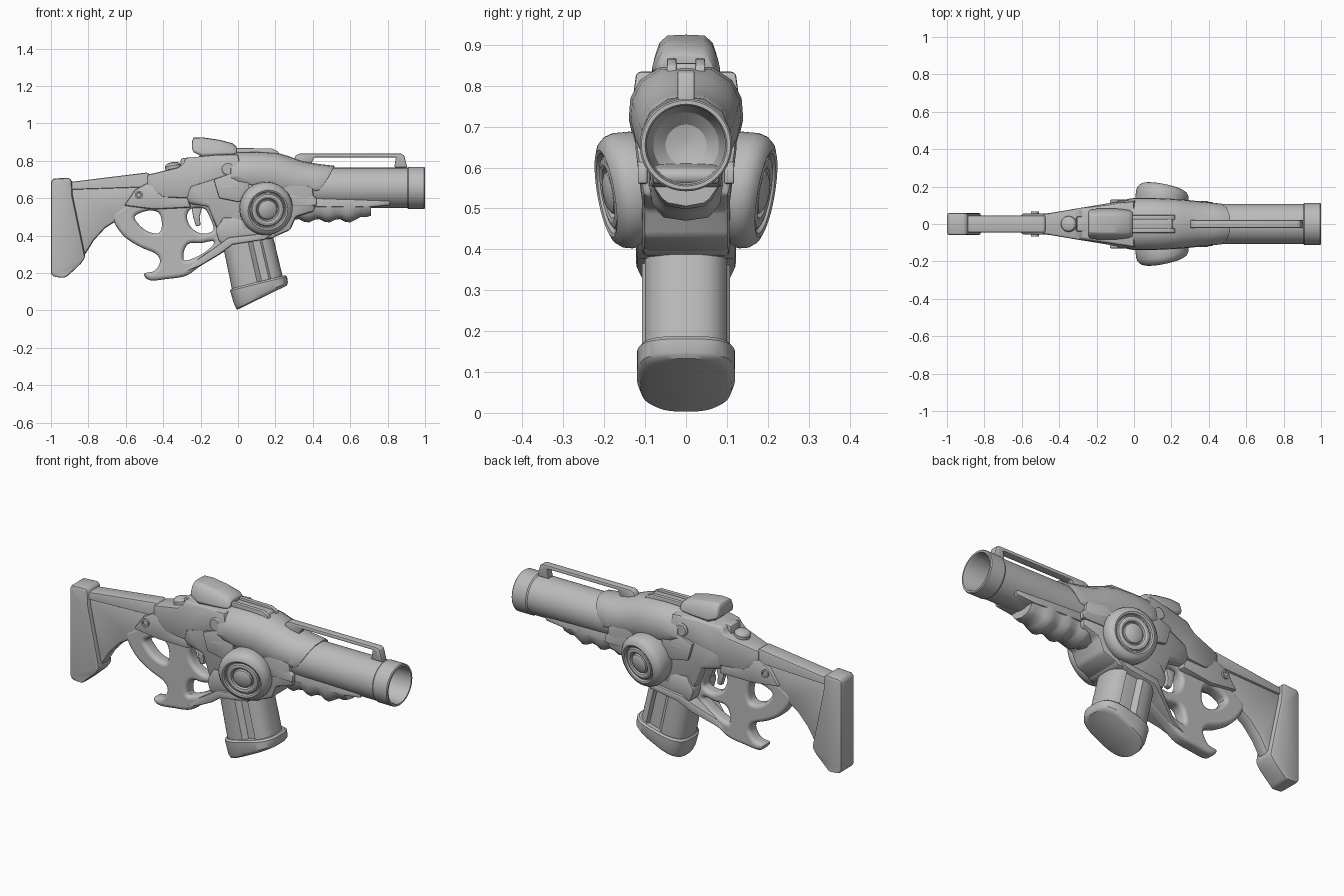
import bpy, bmesh, math
from mathutils import Vector, Matrix

grey = bpy.data.materials.new("plain grey")
grey.diffuse_color = (0.5, 0.5, 0.5, 1)

def finish(ob, bevel=0.0, seg=2, angle=35):
    ob.data.materials.append(grey)
    bpy.ops.object.select_all(action='DESELECT')
    ob.select_set(True)
    bpy.context.view_layer.objects.active = ob
    if bevel:
        m = ob.modifiers.new("bevel", 'BEVEL')
        m.width, m.segments, m.limit_method = bevel, seg, 'ANGLE'
        m.angle_limit = math.radians(32)
    bpy.ops.object.convert(target='MESH')
    bpy.ops.object.shade_smooth_by_angle(angle=math.radians(angle))
    return ob

def skin(name, rings, bevel=0.0, caps=True, angle=35, seg=2):
    """Join rings of points, closing both ends."""
    bm = bmesh.new()
    vs = [[bm.verts.new(p) for p in r] for r in rings]
    n = len(rings[0])
    for a, b in zip(vs, vs[1:]):
        for i in range(n):
            j = (i + 1) % n
            bm.faces.new((a[i], a[j], b[j], b[i]))
    if caps:
        bm.faces.new(vs[0])
        bm.faces.new(vs[-1])
    bmesh.ops.recalc_face_normals(bm, faces=bm.faces)
    big = [f for f in bm.faces if len(f.verts) > 4]
    bmesh.ops.triangulate(bm, faces=big)
    me = bpy.data.meshes.new(name)
    bm.to_mesh(me)
    bm.free()
    ob = bpy.data.objects.new(name, me)
    bpy.context.collection.objects.link(ob)
    return finish(ob, bevel, seg, angle)

def prism(name, pts, width, bevel=0.012, y=0.0):
    """Side profile (x, z) extruded to both sides; width may depend on x, z."""
    w = width if callable(width) else (lambda x, z: width)
    return skin(name, [[(x, y + s * w(x, z), z) for x, z in pts] for s in (-1, 1)], bevel)

def loft(name, halves, bevel=0.0, angle=35):
    """Half sections (x, y, z), top centre to bottom centre, mirrored in y."""
    return skin(name, [h + [(x, -y, z) for x, y, z in h[-2:0:-1]] for h in halves], bevel, angle=angle)

def lathe(name, prof, origin, axis, n=48, caps=True):
    rot = Vector((0, 0, 1)).rotation_difference(Vector(axis)).to_matrix()
    o = Vector(origin)
    rings = [[o + rot @ Vector((r * math.cos(2 * math.pi * i / n), r * math.sin(2 * math.pi * i / n), h))
              for i in range(n)] for r, h in prof]
    return skin(name, rings, caps=caps, angle=30)

def smooth(pts, k=6):
    """Closed Catmull-Rom curve through the points."""
    P, out = [Vector(p) for p in pts], []
    for i in range(len(P)):
        a, b, c, d = (P[(i + j) % len(P)] for j in (-1, 0, 1, 2))
        for s in range(k):
            t = s / k
            out.append(0.5 * (2*b + (c-a)*t + (2*a-5*b+4*c-d)*t*t + (3*b-a-3*c+d)*t**3))
    return out

# barrel with hollow muzzle
lathe("barrel", [(.06, .2), (.108, .2), (.108, .905), (.113, .912), (.113, .995), (.109, 1.0), (.1, 1.0),
                 (.096, .99), (.092, .74), (.08, .69), (.05, .66), (.01, .65)], (0, 0, .655), (1, 0, 0), 64)

# upper shroud
rows = [(-.04, .84, .06, .133, .70, 0), (.0, .848, .065, .14, .685, 0), (.1, .85, .065, .14, .665, 0),
        (.2, .845, .062, .135, .65, 0), (.27, .825, .056, .13, .645, 0), (.34, .80, .05, .124, .64, .02),
        (.43, .783, .047, .117, .635, .06), (.52, .773, .045, .112, .63, .13)]
sh = []
for x, zt, tw, w, zb, s in rows:
    half = [(0, zt), (tw, zt - .005), ((tw + w) / 2 + .01, zt - .036), (w - .004, zt - .08), (w, zt - .13),
            (w - .012, zb), (0, zb)]
    sh.append([(x - s * (min(k, 5) / 5) ** 2, y, z) for k, (y, z) in enumerate(half)])
loft("upper_shroud", sh, .006)

# middle body and magazine well
def body_w(x, z):
    t = min(1, max(0, (x + .28) / .24))
    return (.085 + .04 * t) * (1 if z > .58 else .85)
prism("middle_body", [(-.27, .69), (-.05, .745), (.1, .73), (.4, .66), (.41, .53), (.31, .5), (.28, .43), (.2, .395),
                      (.02, .405), (-.11, .43), (-.16, .555), (-.26, .57), (-.28, .61)], body_w, .015)
prism("well_collar", [(-.1, .36), (.19, .385), (.25, .44), (.24, .5), (-.08, .5), (-.12, .43)], .108, .015)

# rear receiver, hinge cheek
rear_w = lambda x, z: .05 + (x + .5) * .17 - (.012 if z > .8 else 0)
prism("rear_receiver", [(-.485, .725), (-.32, .765), (-.29, .785), (-.28, .815), (-.12, .83), (.0, .835), (.02, .72),
                        (-.09, .71), (-.25, .66), (-.27, .60), (-.4, .605), (-.485, .66)], rear_w, .01)
prism("hinge_cheek", [(-.61, .56), (-.55, .645), (-.49, .68), (-.38, .66), (-.27, .61), (-.25, .55), (-.45, .54)],
      lambda x, z: .056 + max(0, x + .45) * .1, .012)

# stock with top bar and butt
prism("stock_web", [(-.92, .66), (-.5, .68), (-.45, .62), (-.45, .54), (-.56, .52), (-.64, .485), (-.71, .44),
                    (-.77, .375), (-.81, .31), (-.84, .27), (-.92, .3)], .036, .016)
prism("stock_bar", [(-.91, .645), (-.91, .685), (-.48, .738), (-.46, .70), (-.46, .66)], .046, .016)
prism("butt_pad", [(-1, .695), (-.985, .705), (-.9, .71), (-.888, .69), (-.885, .62), (-.815, .285), (-.84, .25),
                   (-.92, .175), (-.99, .18), (-1, .2)], .06, .02)

# grip frame with finger holes
cu = bpy.data.curves.new("grip_frame", 'CURVE')
cu.dimensions, cu.fill_mode = '2D', 'BOTH'
cu.extrude, cu.bevel_depth, cu.bevel_resolution, cu.offset = .018, .02, 3, -.018
outer = [(-.67, .5), (-.615, .405), (-.53, .345), (-.44, .305), (-.415, .26), (-.445, .21), (-.5, .195), (-.47, .163),
         (-.38, .17), (-.28, .187), (-.2, .24), (-.1, .3), (-.03, .35), (-.03, .4), (-.1, .44), (-.1, .52), (-.13, .58),
         (-.3, .61), (-.5, .6), (-.62, .55)]
holes = [[(-.555, .5), (-.5, .43), (-.43, .41), (-.405, .45), (-.42, .52), (-.48, .535)],
         [(-.285, .265), (-.29, .32), (-.26, .36), (-.2, .362), (-.135, .372), (-.135, .345), (-.2, .295)],
         [(-.25, .44), (-.275, .5), (-.25, .545), (-.18, .545), (-.15, .5), (-.13, .43), (-.19, .408)]]
for loop in [outer] + holes:
    p = smooth(loop)
    sp = cu.splines.new('POLY')
    sp.points.add(len(p) - 1)
    for q, v in zip(sp.points, p):
        q.co = (v.x, v.y, 0, 1)
    sp.use_cyclic_u = True
ob = bpy.data.objects.new("grip_frame", cu)
ob.rotation_euler = (math.pi / 2, 0, 0)
bpy.context.collection.objects.link(ob)
finish(ob)
prism("trigger", [(-.25, .56), (-.19, .56), (-.205, .5), (-.2, .455), (-.225, .45), (-.24, .5)], .015, .006)
prism("guard_strap", [(-.3, .2), (-.2, .24), (-.1, .3), (-.03, .352), (.14, .378), (.2, .42), (.14, .412), (-.05, .39),
                      (-.12, .34), (-.22, .27)], lambda x, z: min(.122, max(.04, .04 + (x + .22) * .48)), .008)

# magazine
def ring(cx, cz, tilt, rx, ry, e, groove=False, n=72):
    t, out = math.radians(tilt), []
    for i in range(n):
        a = 2 * math.pi * i / n
        c, s = math.cos(a), math.sin(a)
        u, v = (math.copysign(abs(k) ** (2 / e), k) for k in (c, s))
        if groove and .0 < u < .5:
            v *= .8
        out.append((cx + u * rx * math.cos(t), v * ry, cz + u * rx * math.sin(t)))
    return out
skin("magazine", [ring(.04, .43, 14, .135, .108, 2.8, True), ring(.105, .14, 14, .14, .108, 2.8, True)])
skin("magazine_cap", [ring(.108, .152, 14, .148, .112, 3), ring(.11, .143, 14, .157, .12, 3),
                      ring(.123, .09, 22, .155, .12, 3), ring(.128, .075, 26, .152, .112, 3),
                      ring(.128, .068, 26, .148, .1, 2.8)])

# round side drums, tilted forward and down
drum = [(.125, -.08), (.14, -.03), (.143, .01), (.138, .03), (.125, .046), (.108, .053), (.099, .05), (.095, .04),
        (.09, .04), (.085, .047), (.072, .05), (.062, .046), (.057, .036), (.053, .036), (.05, .046), (.035, .054),
        (.004, .057)]
for s, side in ((-1, "near"), (1, "far")):
    lathe("drum_" + side, drum, (.15, s * .145, .545), (.2, s, -.17))
    lathe("hinge_pin_" + side, [(.022, 0), (.022, .016), (.014, .016), (.012, .011), (.002, .011)],
          (-.53, s * .05, .617), (0, s, 0), 24)
    lathe("receiver_pin_" + side, [(.038, 0), (.038, .03), (.03, .036), (.002, .036)],
          (-.055, s * .09, .757), (0, s, 0), 24)
    prism("body_slot_" + side, [(-.09, .645), (-.08, .67), (.0, .67), (.005, .645)], .008, .004, s * .122)
    prism("side_plate_" + side, [(-.13, .7), (-.02, .74), (.06, .7), (.06, .6), (-.0, .58), (-.1, .6)], .01, .006, s * .12)
    prism("body_rib_" + side, [(.2, .66), (.38, .63), (.42, .6), (.42, .56), (.2, .56)], .012, .006, s * .106)

# ribbed fore grip
fg = []
for i in range(17):
    x = .27 + i * .0275
    d = (0, .014, .018, .004)[i % 4]
    if i > 13:
        d += (i - 13) * .012
    fg.append([(x, 0, .6), (x, .085, .6), (x, .09 - d * .3, .555), (x, .083 - d * .7, .51 + d * .4),
               (x, .055 - d * .3, .478 + d), (x, 0, .47 + d)])
loft("fore_grip", fg, 0, 50)
prism("fore_rail", [(.3, .62), (.62, .612), (.8, .6), (.815, .585), (.81, .562), (.72, .553), (.3, .553)],
      lambda x, z: .094 - max(0, x - .4) * .03, .008)

# long top handle over the barrel
prism("top_handle", [(.28, .775), (.31, .83), (.33, .838), (.87, .838), (.888, .83), (.905, .765), (.835, .765),
                     (.845, .818), (.41, .818), (.38, .77)], .021, .005)

# sight block on top with rail and rear knob
sc = []
for x0, zt, zb, w in ((-.245, .905, .865, .066), (-.238, .924, .845, .077), (-.19, .925, .822, .084),
                      (-.1, .912, .828, .084), (-.03, .894, .832, .076), (-.008, .876, .838, .066)):
    h = zt - zb
    sc.append([(x0, 0, zt), (x0, w * .55, zt - .002), (x0, w * .78, zt - h * .2), (x0, w * .92, zt - h * .55),
               (x0, w, zt - h * .85), (x0, w * .9, zb), (x0, 0, zb)])
loft("sight_block", sc, .003, 50)
prism("sight_mount", [(-.22, .8), (-.2, .84), (-.02, .85), (.0, .8)], .05, .006)
for s, side in ((-1, "near"), (1, "far")):
    prism("top_rail_" + side, [(-.01, .83), (-.01, .868), (.18, .866), (.215, .85), (.225, .82)], .012, .005, s * .035)
prism("rail_floor", [(-.01, .83), (-.01, .856), (.2, .854), (.22, .82)], .03, .003)
lathe("rear_knob", [(.042, 0), (.042, .025), (.034, .036), (.018, .042), (.002, .043)], (-.345, 0, .75), (-.2, 0, 1), 28)
prism("rear_step", [(-.31, .76), (-.305, .812), (-.25, .82), (-.24, .78)], .04, .006)
